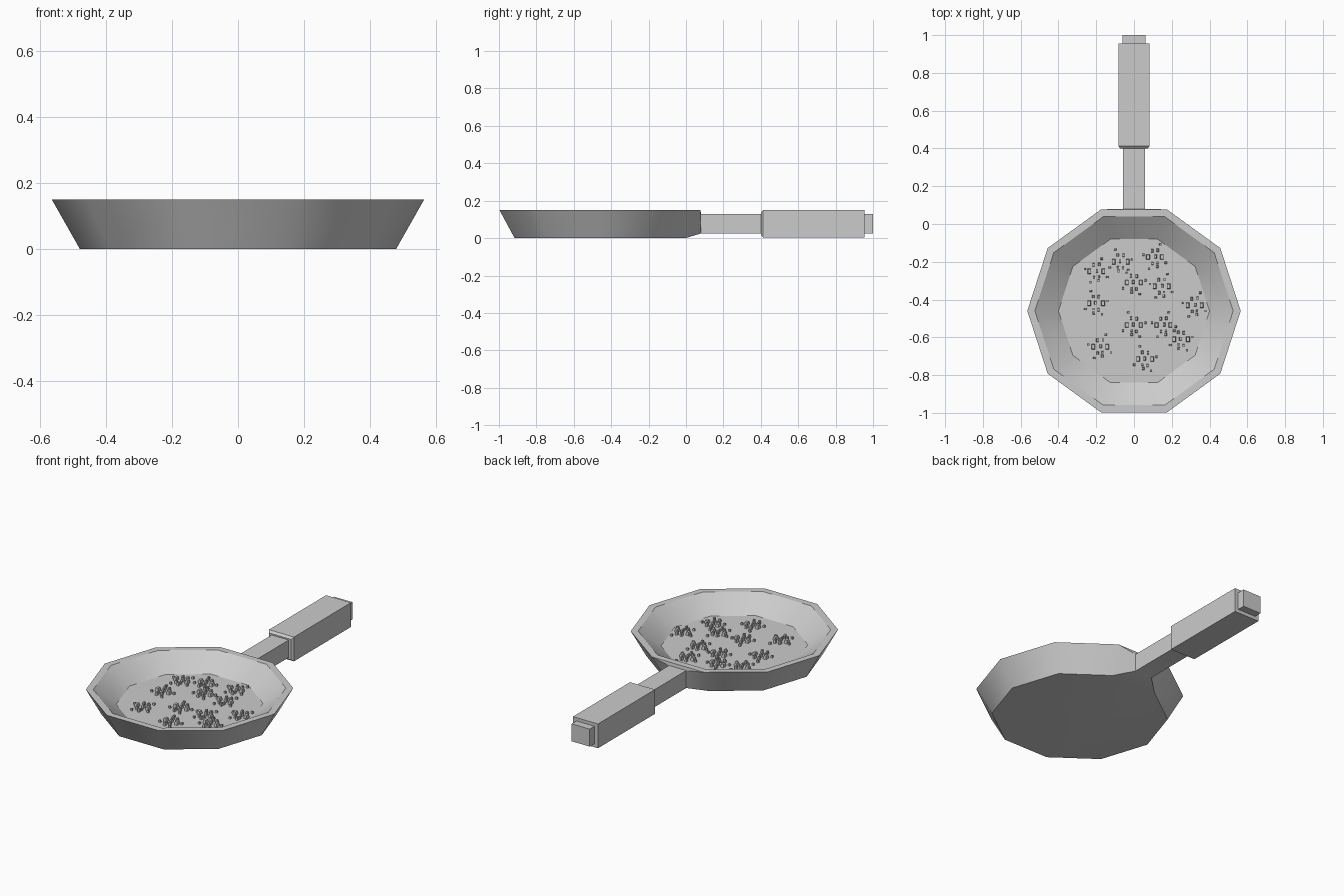
import bpy, bmesh, math

if "Cube" in bpy.data.objects:
    bpy.data.objects.remove(bpy.data.objects["Cube"])

PAN_Y = -0.46
SIDES = 10
FLOOR_Z = 0.06


def finish(bm, name, smooth=False):
    bmesh.ops.recalc_face_normals(bm, faces=bm.faces)
    me = bpy.data.meshes.new(name)
    bm.to_mesh(me)
    bm.free()
    ob = bpy.data.objects.new(name, me)
    bpy.context.collection.objects.link(ob)
    if smooth:
        bpy.ops.object.select_all(action='DESELECT')
        ob.select_set(True)
        bpy.context.view_layer.objects.active = ob
        bpy.ops.object.shade_smooth_by_angle(angle=math.radians(33))
    return ob


def bridge(bm, a, b, skip=None):
    n = len(a)
    for i in range(n):
        if i != skip:
            bm.faces.new((a[i], a[(i + 1) % n], b[(i + 1) % n], b[i]))


# Pan body: ten-sided dish, outside bottom -> rim -> inside floor
bm = bmesh.new()
rings = []
for r, z in [(0.48, 0), (0.565, 0.15), (0.525, 0.15), (0.40, FLOOR_Z)]:
    rings.append([bm.verts.new((r * math.cos(math.tau * i / SIDES),
                                PAN_Y + r * math.sin(math.tau * i / SIDES), z))
                  for i in range(SIDES)])
# the back side of the outer wall (side 2) is left open for the handle root
bridge(bm, rings[0], rings[1], skip=2)
bridge(bm, rings[1], rings[2])
bridge(bm, rings[2], rings[3])
bm.faces.new(rings[0])
bm.faces.new(rings[3])


# Handle root, neck, grip and end cap: rectangles lofted along y
sections = [(0.08, 0.057, 0.025, 0.13), (0.40, 0.057, 0.025, 0.13),
            (0.40, 0.073, 0.015, 0.138), (0.413, 0.083, 0.004, 0.15),
            (0.955, 0.083, 0.004, 0.15), (0.955, 0.06, 0.025, 0.13),
            (1.0, 0.06, 0.025, 0.13)]
prev = [rings[0][2], rings[0][3], rings[1][3], rings[1][2]]
for y, w, z0, z1 in sections:
    ring = [bm.verts.new((x, y, z)) for x, z in
            [(w, z0), (-w, z0), (-w, z1), (w, z1)]]
    bridge(bm, prev, ring)
    prev = ring
bm.faces.new(prev)
finish(bm, "frying_pan", smooth=True)


# Food crumbs: one small pattern of tapered boxes repeated over the pan floor
crumbs = [(-0.036, 0, 0.019, 0.028), (0.038, 0, 0.019, 0.028),
          (0.004, 0.003, 0.013, 0.02), (-0.014, 0.034, 0.012, 0.018),
          (0.016, 0.036, 0.012, 0.018), (-0.012, -0.034, 0.012, 0.016),
          (0.012, -0.05, 0.013, 0.016), (0.014, -0.03, 0.011, 0.013),
          (-0.06, 0.012, 0.011, 0.012), (0.03, 0.066, 0.013, 0.011),
          (0.058, -0.03, 0.012, 0.012), (-0.03, -0.06, 0.012, 0.01)]
clusters = [(-0.20, -0.25), (-0.07, -0.20), (0.11, -0.175), (0.0, -0.31),
            (0.145, -0.33), (-0.20, -0.42), (0.32, -0.43), (0.0, -0.535),
            (0.155, -0.535), (0.25, -0.61), (-0.18, -0.65), (0.06, -0.715)]
bm = bmesh.new()
for k, (cx, cy) in enumerate(clusters):
    flip = -1 if k % 2 else 1
    for x, y, sx, sy in crumbs:
        h = 0.02 if sy > 0.015 else 0.013
        vs = bmesh.ops.create_cube(bm, size=1)["verts"]
        for v in vs:
            t = 0.8 if v.co.z > 0 else 1.0
            v.co = (cx + flip * x + v.co.x * sx * t,
                    cy + y + v.co.y * sy * t,
                    FLOOR_Z + (v.co.z + 0.5) * h)
finish(bm, "food_crumbs")
